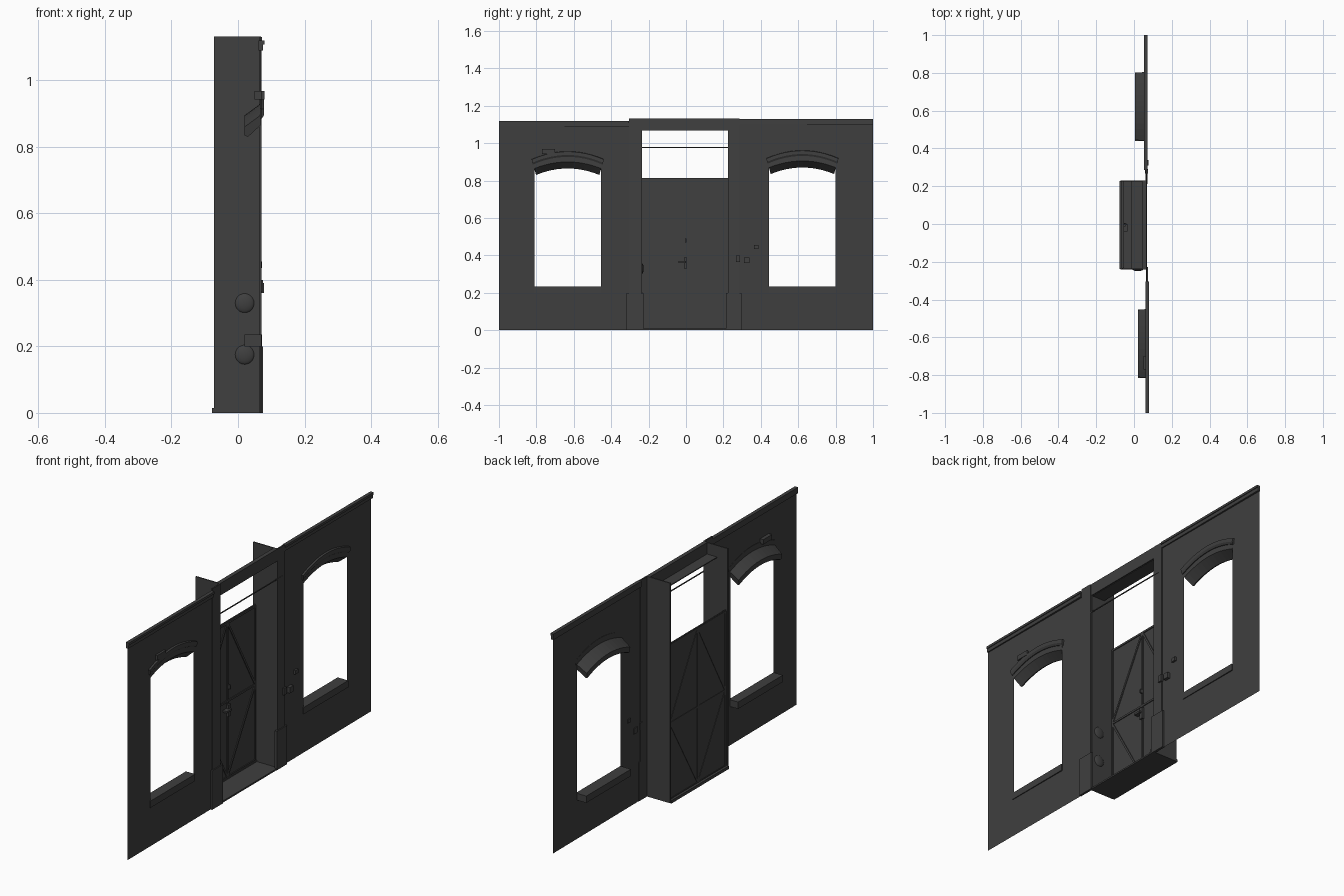
import bpy, bmesh, math
from mathutils import Vector

cube = bpy.data.objects.get("Cube")
if cube:
    bpy.data.objects.remove(cube, do_unlink=True)

stone = bpy.data.materials.new("dark_grey_stone")
stone.use_nodes = True
GREY = (0.05, 0.05, 0.05, 1)
stone.diffuse_color = GREY
stone.node_tree.nodes["Principled BSDF"].inputs["Base Color"].default_value = GREY


def finish(name, bm):
    mesh = bpy.data.meshes.new(name)
    bm.to_mesh(mesh)
    bm.free()
    mesh.materials.append(stone)
    obj = bpy.data.objects.new(name, mesh)
    bpy.context.collection.objects.link(obj)
    return obj


def box(name, x, y, z):
    """Box from three (low, high) ranges."""
    bm = bmesh.new()
    bmesh.ops.create_cube(bm, size=1)
    for v in bm.verts:
        v.co = [(r[0] + r[1]) / 2 + c * (r[1] - r[0]) for r, c in zip((x, y, z), v.co)]
    return finish(name, bm)


def bar(name, a, b, width=0.01, depth=0.012):
    """Square bar between two (y, z) points on the door plane."""
    a, b = Vector((DOOR_X, *a)), Vector((DOOR_X, *b))
    along = b - a
    obj = box(name, (-depth / 2, depth / 2), (-width / 2, width / 2), (0, along.length))
    obj.location = a
    obj.rotation_euler.x = math.atan2(-along.y, along.z)
    return obj


def wall_x(y):
    return 0.064 - 0.006 * y


def arch(t, spring, rise):
    """Height of a shallow arc, t running from -1 to 1."""
    return spring + rise * (1 - t * t)


STEPS = 12


def wall(name, y0, y1, o0, o1, sill, spring, top):
    """Thin wall sheet with an arched window opening."""
    bm = bmesh.new()
    cols = [y0] + [o0 + (o1 - o0) * i / STEPS for i in range(STEPS + 1)] + [y1]

    def quad(ya, yb, la, lb, ha, hb):
        bm.faces.new([bm.verts.new((wall_x(y), y, z))
                      for y, z in ((ya, la), (yb, lb), (yb, hb), (ya, ha))])

    def crown(y):
        return arch(2 * (y - o0) / (o1 - o0) - 1, spring, 0.04)

    for ya, yb in zip(cols, cols[1:]):
        if ya < o0 or yb > o1:
            quad(ya, yb, 0, 0, top, top)
        else:
            quad(ya, yb, 0, 0, sill, sill)
            quad(ya, yb, crown(ya), crown(yb), top, top)
    bmesh.ops.remove_doubles(bm, verts=bm.verts, dist=0.0001)
    return finish(name, bm)


def swept_arch(name, mid, half, profile, spring, rise):
    """Closed profile of (x, height, widening) swept along the arc."""
    bm = bmesh.new()
    rings = []
    for i in range(STEPS + 1):
        t = 2 * i / STEPS - 1
        rings.append([bm.verts.new((x, mid + t * (half + w), arch(t, spring, rise) + h))
                      for x, h, w in profile])
    n = len(profile)
    for a, b in zip(rings, rings[1:]):
        for k in range(n):
            bm.faces.new((a[k], a[(k + 1) % n], b[(k + 1) % n], b[k]))
    bm.faces.new(rings[0])
    bm.faces.new(rings[-1])
    bmesh.ops.recalc_face_normals(bm, faces=bm.faces)
    return finish(name, bm)


# Walls, cornices, window lintels and sills on both sides of the doorway
sides = (
    ("right", -1, -0.24, -0.81, -0.455, 0.895, 1.12, 0.02),
    ("left", 0.23, 1, 0.445, 0.8, 0.9, 1.13, 0.005),
)
for side, y0, y1, o0, o1, spring, top, back in sides:
    wall(side + "_wall", y0, y1, o0, o1, 0.2, spring, top)
    mid, half = (o0 + o1) / 2, (o1 - o0) / 2
    front = wall_x(mid)
    swept_arch(side + "_window_lintel", mid, half,
               [(front, 0, 0.005), (front, -0.03, 0), (back + 0.01, -0.065, -0.008),
                (back, -0.06, -0.008), (back, -0.035, 0)], spring, 0.035)
    swept_arch(side + "_window_hood", mid, half,
               [(front - 0.002, 0.02, 0.015), (front + 0.01, 0.018, 0.015),
                (front + 0.01, 0, 0.012), (front + 0.004, -0.01, 0.01),
                (front - 0.002, -0.01, 0.01)], spring, 0.042)
    box(side + "_window_sill", (back, front + 0.005), (o0 - 0.005, o1 + 0.003), (0.2, 0.235))
    c0, c1 = (y0, -0.305) if mid < 0 else (0.285, y1)
    cx = wall_x((c0 + c1) / 2)
    box(side + "_cornice", (cx - 0.006, cx + 0.008), (c0, c1), (top - 0.03, top))
    box(side + "_cornice_lip", (cx - 0.006, cx + 0.012), (c0, c1), (top - 0.012, top))

box("loose_brick", (0.05, 0.08), (-0.77, -0.70), (0.943, 0.968))

# Pilasters, plinths and deep jambs around the doorway
for side, y0, y1, jamb in (("right", -0.305, -0.24, -0.238), ("left", 0.225, 0.285, 0.228)):
    x = wall_x(y0)
    box(side + "_pilaster", (x - 0.003, x + 0.004), (y0, y1), (0, 1.132))
    box(side + "_plinth", (x - 0.003, x + 0.009), (y0 - 0.012, y1 + 0.012), (0, 0.2))
    box(side + "_jamb", (-0.072, x), (jamb - 0.003, jamb + 0.003), (0, 1.132))

# Rounded bosses on the right jamb
for name, z in (("lower_boss", 0.175), ("upper_boss", 0.33)):
    bm = bmesh.new()
    bmesh.ops.create_uvsphere(bm, u_segments=16, v_segments=10, radius=0.03)
    for f in bm.faces:
        f.smooth = True
    obj = finish(name, bm)
    obj.location = (0.02, -0.238, z)
    obj.scale.y = 0.4

# Header over the doorway, its soffit, and the thin tie rod
box("door_header", (0.045, 0.066), (-0.24, 0.23), (1.07, 1.132))
box("header_soffit", (-0.012, 0.06), (-0.238, 0.228), (1.068, 1.073))
box("tie_rod", (0.064, 0.068), (-0.29, 0.265), (0.975, 0.98))

# Floor slab with a raised threshold
box("door_floor", (-0.078, 0.07), (-0.238, 0.228), (0, 0.008))
box("threshold", (-0.078, -0.05), (-0.238, 0.228), (0, 0.015))

# Braced double door
DOOR_X = -0.06
LOW, MID, HIGH, EDGE = 0.015, 0.405, 0.81, 0.228
box("door_panel", (DOOR_X - 0.004, DOOR_X + 0.002), (-0.236, 0.226), (0.01, 0.815))
bar("door_centre_stile", (-0.005, LOW), (-0.005, HIGH))
bar("door_middle_rail", (-EDGE, MID), (0.222, MID))
for z, name in ((LOW, "bottom"), (HIGH - 0.003, "top")):
    bar("door_" + name + "_rail", (-EDGE, z), (0.222, z))
for name, y in (("right", -EDGE), ("left", 0.221)):
    bar("door_" + name + "_stile", (y, LOW), (y, HIGH))
    bar("door_" + name + "_lower_brace", (-0.005, LOW), (y, MID))
    bar("door_" + name + "_upper_brace", (-0.005, HIGH), (y, MID))

# Door latch
box("latch_plate", (DOOR_X, DOOR_X + 0.015), (-0.012, 0.006), (0.33, 0.39))
box("latch_handle", (DOOR_X, DOOR_X + 0.025), (-0.04, 0.0), (0.36, 0.37))
box("latch_pin", (DOOR_X, DOOR_X + 0.02), (-0.006, 0.002), (0.47, 0.49))

# Small fittings on the left pilaster and wall
box("bell_box", (0.058, 0.078), (0.31, 0.34), (0.36, 0.39))
box("bell_bracket", (0.058, 0.075), (0.268, 0.29), (0.365, 0.4))
box("bell_hook", (0.058, 0.072), (0.363, 0.388), (0.435, 0.455))
